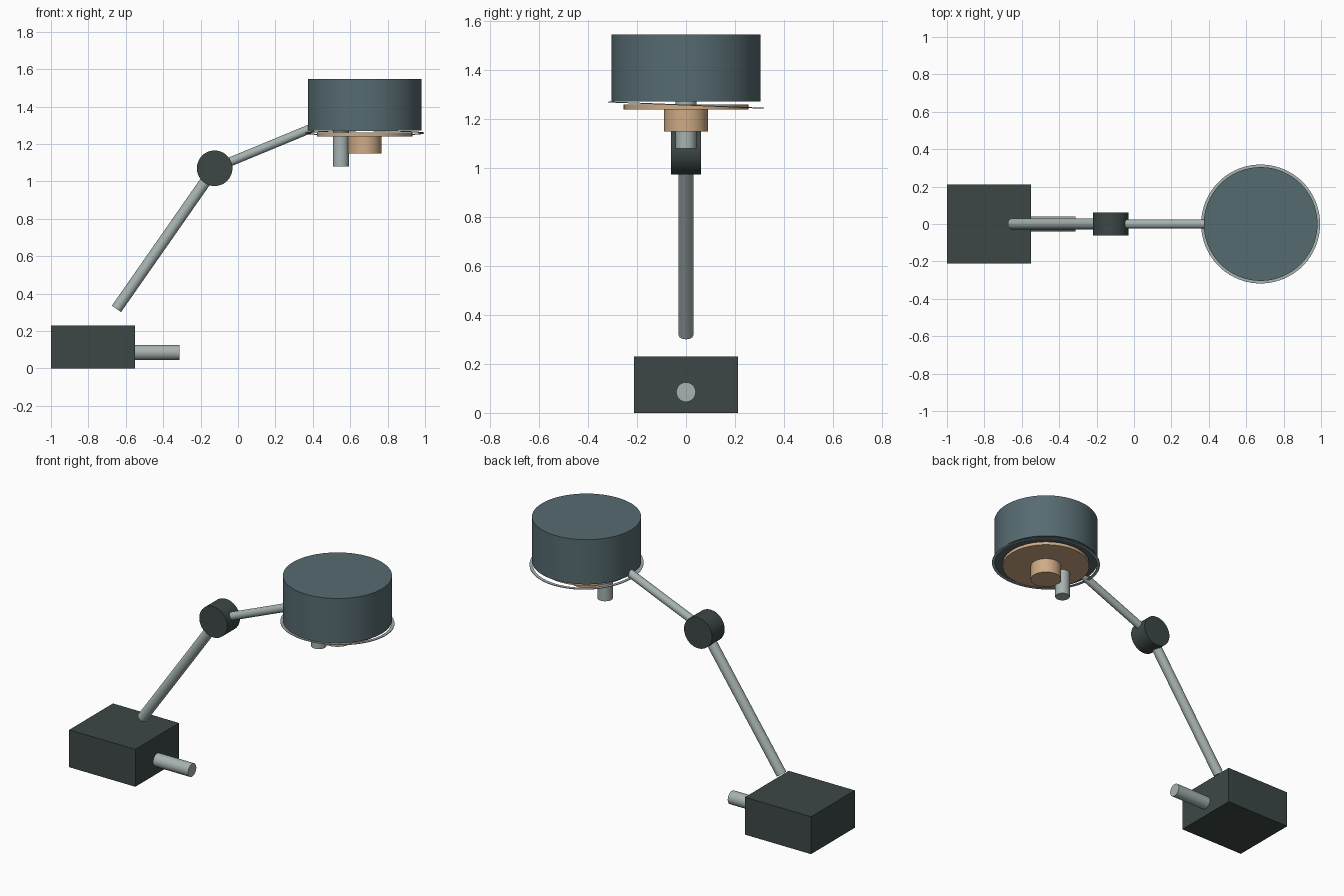
import bpy, bmesh, math
from mathutils import Vector

if "Cube" in bpy.data.objects:
    bpy.data.objects.remove(bpy.data.objects["Cube"])


def material(name, rgb):
    m = bpy.data.materials.new(name)
    m.diffuse_color = (*rgb, 1)
    m.use_nodes = True
    m.node_tree.nodes["Principled BSDF"].inputs["Base Color"].default_value = m.diffuse_color
    return m


DARK = material("charcoal", (0.046, 0.064, 0.062))
SLATE = material("slate_blue", (0.094, 0.147, 0.165))
STEEL = material("steel", (0.38, 0.45, 0.44))
TAN = material("warm_tan", (0.62, 0.41, 0.24))


def rod(name, a, b, radius, mat, sides=48):
    """Smooth cylinder running from point a to point b."""
    a, b = Vector(a), Vector(b)
    axis = b - a
    bpy.ops.mesh.primitive_cylinder_add(vertices=sides, radius=radius,
                                        depth=axis.length, location=(a + b) / 2)
    ob = bpy.context.object
    ob.name = name
    ob.rotation_euler = axis.to_track_quat('Z', 'Y').to_euler()
    ob.data.materials.append(mat)
    bpy.ops.object.shade_smooth_by_angle(angle=math.radians(35))
    return ob


# Heavy block base with a side peg
bpy.ops.mesh.primitive_cube_add(size=1, location=(-0.775, 0, 0.115))
base = bpy.context.object
base.name = "base"
base.scale = (0.45, 0.425, 0.23)
base.data.materials.append(DARK)
rod("base_peg", (-0.56, 0, 0.085), (-0.312, 0, 0.085), 0.04, STEEL)

# Two arms meeting at a round elbow
ELBOW = (-0.125, 0, 1.07)
rod("lower_arm", (-0.65, 0, 0.318), ELBOW, 0.03, STEEL)
rod("upper_arm", ELBOW, (0.40, 0, 1.287), 0.024, STEEL)
rod("elbow_joint", (ELBOW[0], -0.062, ELBOW[2]), (ELBOW[0], 0.062, ELBOW[2]), 0.095, DARK)

# Lamp head: drum shade, inner disc, socket and switch post
HX = 0.677
rod("shade", (HX, 0, 1.272), (HX, 0, 1.547), 0.304, SLATE, 96)
rod("diffuser_disc", (HX, 0, 1.24), (HX, 0, 1.26), 0.255, TAN, 96)
rod("bulb_socket", (HX, 0, 1.15), (HX, 0, 1.245), 0.09, TAN)
rod("switch_post", (0.55, 0, 1.08), (0.55, 0, 1.28), 0.043, STEEL)

# Thin flat trim ring, slightly tilted under the shade
bm = bmesh.new()
N = 96
rings = []
for r, z in ((0.300, -0.002), (0.318, -0.002), (0.318, 0.002), (0.300, 0.002)):
    rings.append([bm.verts.new((r * math.cos(2 * math.pi * i / N),
                                r * math.sin(2 * math.pi * i / N), z)) for i in range(N)])
for k in range(4):
    p, q = rings[k], rings[(k + 1) % 4]
    for i in range(N):
        j = (i + 1) % N
        bm.faces.new((p[i], p[j], q[j], q[i]))
bmesh.ops.recalc_face_normals(bm, faces=bm.faces)
mesh = bpy.data.meshes.new("trim_ring")
bm.to_mesh(mesh)
bm.free()
ring = bpy.data.objects.new("trim_ring", mesh)
bpy.context.collection.objects.link(ring)
ring.location = (HX, 0, 1.258)
ring.rotation_euler = (math.radians(-2.3), 0, 0)
mesh.materials.append(STEEL)
